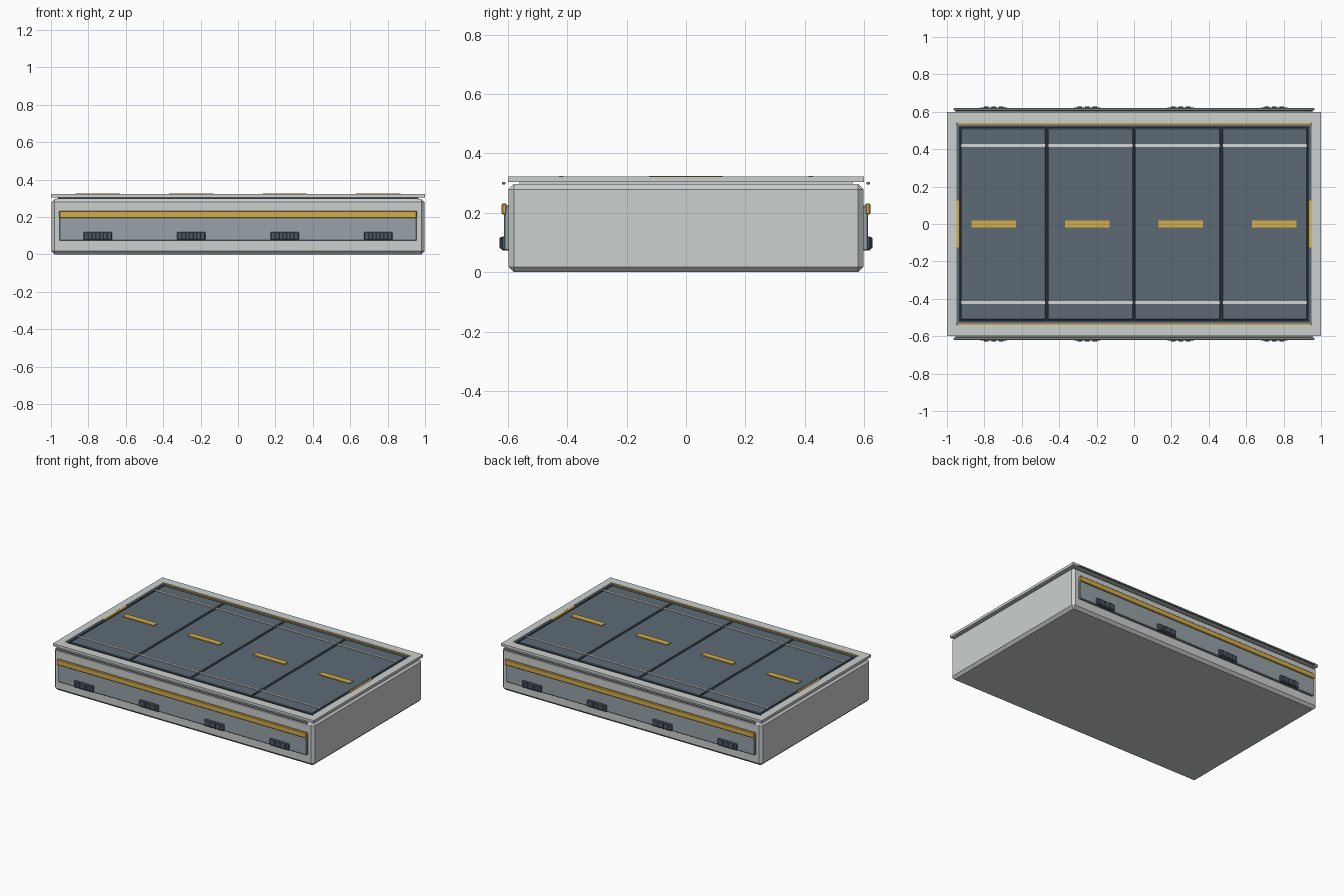
import bpy, bmesh

if "Cube" in bpy.data.objects:
    bpy.data.objects.remove(bpy.data.objects["Cube"])


def material(name, r, g, b):
    lin = [((c / 255 + 0.055) / 1.055) ** 2.4 for c in (r, g, b)]
    m = bpy.data.materials.new(name)
    m.diffuse_color = (*lin, 1)
    m.use_nodes = True
    m.node_tree.nodes["Principled BSDF"].inputs["Base Color"].default_value = m.diffuse_color
    return m


LIGHT = material("light grey", 203, 208, 206)
PANEL = material("blue grey", 150, 162, 168)
SLATE = material("slate", 92, 106, 117)
DARK = material("dark slate", 42, 49, 57)
CLAMP = material("steel slate", 78, 90, 100)
YELLOW = material("yellow", 212, 174, 76)
WHITE = material("line white", 212, 215, 214)


def finish(name, bm, mat):
    bmesh.ops.recalc_face_normals(bm, faces=bm.faces)
    me = bpy.data.meshes.new(name)
    bm.to_mesh(me)
    bm.free()
    me.materials.append(mat)
    ob = bpy.data.objects.new(name, me)
    bpy.context.collection.objects.link(ob)
    return ob


def box(name, mat, x, y, z, bevel=0):
    """Box from (min, max) ranges with optional chamfer."""
    bm = bmesh.new()
    bmesh.ops.create_cube(bm, size=1)
    for v in bm.verts:
        v.co = [r[0] + (c + 0.5) * (r[1] - r[0]) for c, r in zip(v.co, (x, y, z))]
    if bevel:
        bmesh.ops.bevel(bm, geom=bm.edges[:], offset=bevel, segments=1,
                        profile=0.5, affect='EDGES')
    return finish(name, bm, mat)


def frame(name, mat, outer, inner, z):
    """Rectangular ring with a rectangular opening."""
    bm = bmesh.new()
    rings = []
    for (hx, hy), h in ((outer, z[0]), (outer, z[1]), (inner, z[1]), (inner, z[0])):
        rings.append([bm.verts.new((sx * hx, sy * hy, h))
                      for sx, sy in ((-1, -1), (1, -1), (1, 1), (-1, 1))])
    for i in range(4):
        a, b = rings[i], rings[(i + 1) % 4]
        for j in range(4):
            k = (j + 1) % 4
            bm.faces.new((a[j], a[k], b[k], b[j]))
    return finish(name, bm, mat)


def span(s, a, b):
    """Range a..b mirrored to side s."""
    return tuple(sorted((s * a, s * b)))


# Main body, recessed seam and top rim
box("body", LIGHT, (-0.998, 0.998), (-0.598, 0.598), (0, 0.297), 0.018)
box("seam", LIGHT, (-0.96, 0.96), (-0.56, 0.56), (0.29, 0.306))
frame("top_rim", LIGHT, (1.0, 0.6), (0.95, 0.54), (0.304, 0.322))

# Deck base, dark joint layer and four deck tiles
box("deck_base", SLATE, (-0.95, 0.95), (-0.54, 0.54), (0.30, 0.312))
box("deck_joints", DARK, (-0.935, 0.935), (-0.52, 0.52), (0.308, 0.3135))
for i in range(4):
    c = -0.699 + 0.466 * i
    t = (c - 0.227, c + 0.227)
    box(f"deck_tile_{i}", SLATE, t, (-0.512, 0.512), (0.31, 0.319), 0.003)
    # Painted edge lines on each tile
    for s in (-1, 1):
        box(f"edge_line_{i}_{s}", WHITE, t, span(s, 0.412, 0.428), (0.317, 0.324))
    # Yellow centre dash
    d = -0.75 + 0.5 * i
    box(f"centre_dash_{i}", YELLOW, (d - 0.12, d + 0.12), (-0.02, 0.02), (0.317, 0.325))

for s in (-1, 1):
    side = "back" if s > 0 else "front"
    end = "right" if s > 0 else "left"
    # Yellow edging inside the rim
    box(f"{side}_deck_edging", YELLOW, (-0.945, 0.945), span(s, 0.533, 0.541), (0.308, 0.319))
    box(f"{end}_deck_marker", YELLOW, span(s, 0.934, 0.948), (-0.125, 0.125), (0.308, 0.3235))
    for q in (-1, 1):
        box(f"{end}_deck_rail_{q}", SLATE, span(s, 0.936, 0.951), span(q, 0.125, 0.532),
            (0.308, 0.319))

    # Side panel, yellow bar and thin trim under the rim
    box(f"{side}_panel", PANEL, (-0.955, 0.955), span(s, 0.59, 0.613), (0.073, 0.224), 0.004)
    box(f"{side}_yellow_bar", YELLOW, (-0.957, 0.957), span(s, 0.604, 0.621), (0.194, 0.232), 0.004)
    box(f"{side}_trim", PANEL, (-0.965, 0.965), span(s, 0.608, 0.619), (0.296, 0.304), 0.002)

    # Four ribbed clamps on each long side
    for i in range(4):
        c = -0.75 + 0.5 * i
        box(f"{side}_clamp_{i}", CLAMP, (c - 0.075, c + 0.075), span(s, 0.605, 0.623),
            (0.074, 0.121), 0.005)
        for k in (-1, 0, 1):
            r = c + 0.04 * k
            box(f"{side}_clamp_rib_{i}_{k}", CLAMP, (r - 0.013, r + 0.013),
                span(s, 0.615, 0.628), (0.08, 0.118), 0.003)
